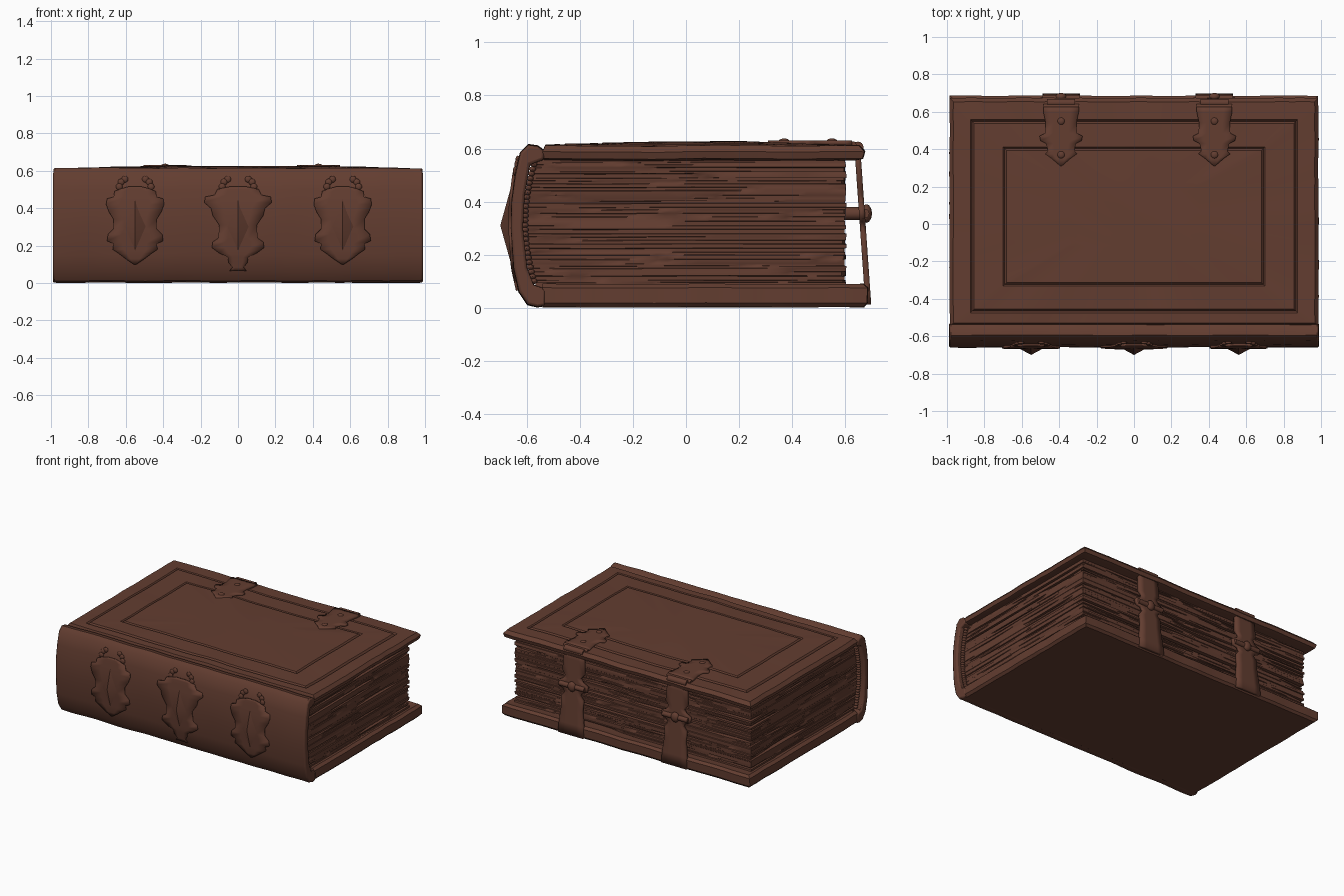
import bpy, bmesh, math, random
from mathutils import Vector, noise

if "Cube" in bpy.data.objects:
    bpy.data.objects.remove(bpy.data.objects["Cube"])

random.seed(4)
leather = bpy.data.materials.new("brown_leather")
leather.diffuse_color = (0.125, 0.047, 0.030, 1)
leather.use_nodes = True
leather.node_tree.nodes["Principled BSDF"].inputs["Base Color"].default_value = leather.diffuse_color


def finish(name, bm):
    bmesh.ops.recalc_face_normals(bm, faces=bm.faces)
    me = bpy.data.meshes.new(name)
    bm.to_mesh(me)
    bm.free()
    me.materials.append(leather)
    ob = bpy.data.objects.new(name, me)
    bpy.context.collection.objects.link(ob)
    return ob


def loft(name, rings):
    """Skin a list of equal-length closed rings and cap both ends."""
    bm = bmesh.new()
    vs = [[bm.verts.new(p) for p in r] for r in rings]
    n = len(vs[0])
    for a, b in zip(vs, vs[1:]):
        for i in range(n):
            bm.faces.new((a[i], a[(i + 1) % n], b[(i + 1) % n], b[i]))
    bm.faces.new(vs[0])
    bm.faces.new(vs[-1])
    return finish(name, bm)


def wob(x, y, z):
    return noise.noise(Vector((x, y, z)))


def rect(xh, y0, y1, z, nx=48, ny=32):
    """Rectangle sampled all round, counter-clockwise."""
    pts = [(-xh + 2 * xh * i / nx, y0) for i in range(nx)]
    pts += [(xh, y0 + (y1 - y0) * i / ny) for i in range(ny)]
    pts += [(xh - 2 * xh * i / nx, y1) for i in range(nx)]
    pts += [(-xh, y1 - (y1 - y0) * i / ny) for i in range(ny)]
    return [(x, y, z) for x, y in pts]


def board(name, levels, wave):
    """Cover board: stacked rectangles with worn outer edges."""
    rings = []
    for lv in levels:
        ring = []
        for x, y, z in rect(*lv):
            if lv[0] > 0.9:
                k = 1 - 0.012 * abs(wob(x * 5, y * 5, 2))
                x, y = x * k, (y * k if y > 0 else y)
            ring.append((x, y, z + wave * wob(x * 4, y * 4, 7)))
        rings.append(ring)
    return loft(name, rings)


# Top cover with two grooved frames round the panel
board("top_cover", [
    (0.955, -0.54, 0.64, 0.556), (0.98, -0.54, 0.668, 0.562), (0.988, -0.54, 0.676, 0.588),
    (0.968, -0.53, 0.655, 0.611), (0.875, -0.475, 0.558, 0.613), (0.866, -0.466, 0.549, 0.602),
    (0.855, -0.455, 0.538, 0.616), (0.70, -0.332, 0.412, 0.619), (0.692, -0.324, 0.404, 0.610),
    (0.682, -0.314, 0.394, 0.621), (0.35, -0.12, 0.22, 0.625)], 0.006)
# Bottom cover with a raised lip
board("bottom_cover", [
    (0.972, -0.54, 0.672, 0.002), (0.988, -0.54, 0.686, 0.018), (0.988, -0.54, 0.688, 0.075),
    (0.968, -0.54, 0.67, 0.09), (0.945, -0.54, 0.62, 0.082)], 0.003)

# Page block: crisp ledges of uneven page bundles
rings, z, k = [], 0.075, 0
while z < 0.57:
    h = random.uniform(0.007, 0.018)
    back = -0.612 + 0.05 * ((z - 0.32) / 0.25) ** 2
    base = random.uniform(0, 0.007)
    for zz in (z, z + h * 0.85):
        ring = []
        for x, y, q in rect(0.94, back, 0.605, zz):
            d = base + 0.045 * max(0, wob(x * 1.8, y * 1.8, k * 3.7) - 0.12)
            if abs(x) > 0.939:
                x -= math.copysign(d * (0.6 + 0.5 * (y > 0)), x)
            if y > 0.604:
                y -= d * 1.2
            ring.append((x, y, q + 0.003 * wob(x * 2, y * 2, 5)))
        rings.append(ring)
    z += h
    k += 1
loft("page_block", rings)

# Rounded spine, extruded along x
outer = [(-0.535, 0.592), (-0.56, 0.61), (-0.595, 0.615), (-0.625, 0.585), (-0.645, 0.5),
         (-0.658, 0.4), (-0.66, 0.3), (-0.65, 0.15), (-0.63, 0.06), (-0.597, 0.012),
         (-0.56, 0.002), (-0.53, 0.008)]
inner = [(-0.53, 0.07), (-0.575, 0.085), (-0.6, 0.15), (-0.615, 0.3), (-0.61, 0.42),
         (-0.59, 0.54), (-0.535, 0.56)]
rings = []
for i in range(61):
    x = -0.99 + 1.98 * i / 60
    rings.append([(x * (1 - 0.012 * max(0, zz - 0.4)), y + 0.004 * wob(x * 4, y * 3, zz * 3),
                   max(0.001, zz + 0.005 * wob(x * 5, 3, zz * 2))) for y, zz in outer + inner])
spine = loft("spine", rings)
bv = spine.modifiers.new("soft_ends", "BEVEL")
bv.width, bv.segments, bv.angle_limit = 0.01, 2, math.radians(60)


def spine_y(z):
    for (ya, za), (yb, zb) in zip(outer[2:], outer[3:]):
        if zb <= z <= za:
            return ya + (yb - ya) * (za - z) / (za - zb)
    return -0.6


def plate(name, rows, place, thick):
    """Symmetrical ornament plate: rows of (position, half width)."""
    bm = bmesh.new()
    vs = [[bm.verts.new(place(u * w, t)) for u in (-1, -0.5, 0, 0.5, 1)] for t, w in rows]
    for a, b in zip(vs, vs[1:]):
        for i in range(4):
            bm.faces.new((a[i], a[i + 1], b[i + 1], b[i]))
    ob = finish(name, bm)
    s = ob.modifiers.new("thickness", "SOLIDIFY")
    s.thickness, s.offset = thick, 0
    return ob


def studs(name, points, r, squash=(1, 1, 1)):
    bm = bmesh.new()
    for p in points:
        new = bmesh.ops.create_uvsphere(bm, u_segments=12, v_segments=8, radius=r)["verts"]
        bmesh.ops.scale(bm, vec=squash, verts=new)
        bmesh.ops.translate(bm, vec=p, verts=new)
    return finish(name, bm)


def rod(name, a, b, r):
    a, b = Vector(a), Vector(b)
    bm = bmesh.new()
    bmesh.ops.create_cone(bm, cap_ends=True, segments=16, radius1=r, radius2=r, depth=(b - a).length)
    bmesh.ops.rotate(bm, matrix=(b - a).to_track_quat("Z", "Y").to_matrix(), verts=bm.verts)
    bmesh.ops.translate(bm, vec=(a + b) / 2, verts=bm.verts)
    return finish(name, bm)


# Spine ornaments: scalloped plate, diamond boss and two scroll horns
side = [(0.10, 0.005), (0.13, 0.05), (0.16, 0.09), (0.18, 0.12), (0.21, 0.115), (0.225, 0.15),
        (0.26, 0.145), (0.29, 0.115), (0.34, 0.115), (0.38, 0.14), (0.42, 0.155), (0.45, 0.15),
        (0.46, 0.115), (0.49, 0.11), (0.505, 0.07), (0.515, 0.03)]
middle = [(0.065, 0.045), (0.085, 0.03), (0.11, 0.05), (0.14, 0.055), (0.16, 0.10), (0.19, 0.14),
          (0.22, 0.135), (0.24, 0.105), (0.31, 0.10), (0.36, 0.135), (0.40, 0.145), (0.43, 0.18),
          (0.46, 0.175), (0.47, 0.125), (0.50, 0.11), (0.515, 0.04)]
for cx, rows, label in ((-0.55, side, "left"), (0, middle, "middle"), (0.56, side, "right")):
    plate("spine_ornament_" + label, rows, lambda u, t: (cx + u, spine_y(t) - 0.003, t), 0.014)
    bm = bmesh.new()
    rim = [bm.verts.new((cx + u, spine_y(t) - 0.005, t)) for u, t in
           ((0, 0.15), (0.065, 0.3), (0, 0.48), (-0.065, 0.3))]
    tip = bm.verts.new((cx, -0.70, 0.31))
    for i in range(4):
        bm.faces.new((rim[i], rim[(i + 1) % 4], tip))
    bm.faces.new(rim)
    finish("diamond_boss_" + label, bm)
    studs("scroll_horns_" + label, [(cx + s * u, spine_y(t) - 0.002, t) for s in (-1, 1)
          for u, t in ((0.085, 0.515), (0.075, 0.54), (0.055, 0.555))], 0.018, (1, 0.5, 1))

# Beaded headbands at both ends of the spine
for s, label in ((-1, "left"), (1, "right")):
    arc = [0.1 + 0.44 * i / 25 for i in range(26)]
    studs("headband_" + label, [(s * 0.945, -0.607 + 0.04 * ((t - 0.32) / 0.24) ** 2, t)
                                for t in arc], 0.013, (1.3, 1, 0.8))

# Two clasps: top plate, hinge, strap, rosette boss, pin and rivets
top_rows = [(0.31, 0.004), (0.35, 0.05), (0.375, 0.085), (0.39, 0.07), (0.43, 0.08), (0.445, 0.11),
            (0.47, 0.115), (0.485, 0.085), (0.54, 0.082), (0.60, 0.095), (0.625, 0.095)]
strap_rows = [(0.012, 0.10), (0.09, 0.095), (0.2, 0.082), (0.27, 0.085), (0.30, 0.06), (0.325, 0.075),
              (0.335, 0.11), (0.375, 0.115), (0.395, 0.075), (0.42, 0.06), (0.45, 0.085),
              (0.54, 0.08), (0.60, 0.075)]


def strap_y(z):
    return 0.688 - 0.07 * z


for cx, label in ((-0.39, "left"), (0.43, "right")):
    plate("clasp_plate_" + label, top_rows, lambda u, t: (cx + u, t, 0.621), 0.018)
    plate("clasp_strap_" + label, strap_rows, lambda u, t: (cx + u, strap_y(t), t), 0.022)
    rod("clasp_hinge_" + label, (cx - 0.075, 0.648, 0.605), (cx + 0.075, 0.648, 0.605), 0.021)
    rod("hinge_ends_" + label, (cx - 0.095, 0.63, 0.615), (cx + 0.095, 0.63, 0.615), 0.012)
    rod("clasp_pin_" + label, (cx, 0.57, 0.355), (cx, 0.68, 0.355), 0.024)
    rod("rosette_bar_" + label, (cx - 0.10, 0.673, 0.355), (cx + 0.10, 0.673, 0.355), 0.018)
    studs("rosette_boss_" + label, [(cx, 0.68, 0.355)], 0.035, (0.9, 0.6, 1))
    studs("clasp_rivets_" + label, [(cx, 0.55, 0.628), (cx, 0.37, 0.628)], 0.02, (1, 1, 0.5))

# Smooth shading with sharp edges kept
for ob in bpy.context.scene.objects:
    ob.select_set(True)
    bpy.context.view_layer.objects.active = ob
bpy.ops.object.shade_smooth_by_angle(angle=math.radians(35))
